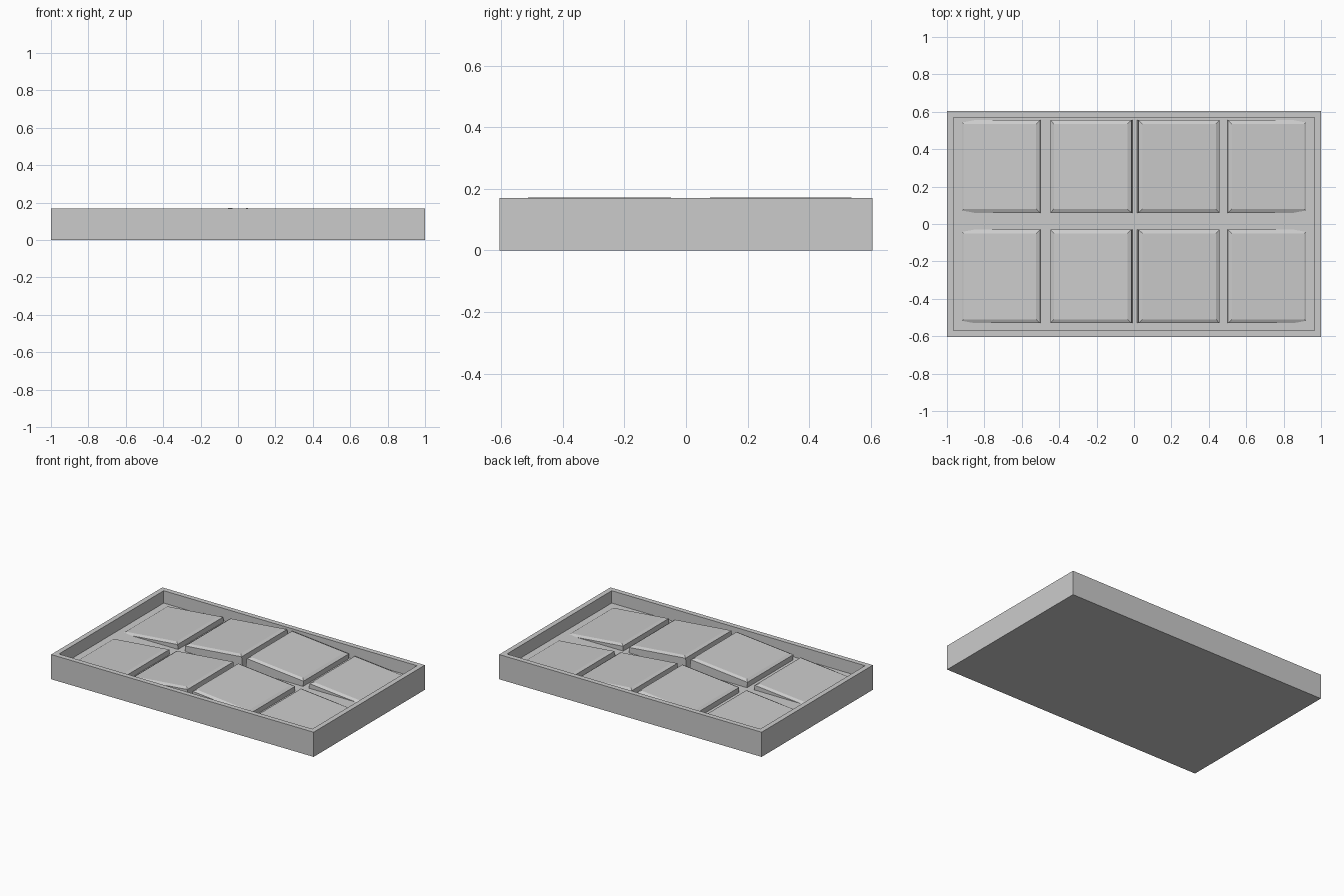
import bpy, bmesh, math
from mathutils import Matrix

if "Cube" in bpy.data.objects:
    bpy.data.objects.remove(bpy.data.objects["Cube"])

grey = bpy.data.materials.new("light_grey")
grey.diffuse_color = (0.6, 0.6, 0.6, 1)
grey.use_nodes = True
grey.node_tree.nodes["Principled BSDF"].inputs["Base Color"].default_value = grey.diffuse_color

W, D, H = 1.0, 0.605, 0.17       # tray half width, half depth, height
RIM, FLOOR = 0.035, 0.085        # wall thickness, inner floor height
TILT = math.atan(0.094)          # slope of the tiles
PEAK_X, PEAK_Z = 0.035, 0.172    # highest point of the tile tops


def finish(name, bm):
    bmesh.ops.recalc_face_normals(bm, faces=bm.faces)
    mesh = bpy.data.meshes.new(name)
    bm.to_mesh(mesh)
    bm.free()
    mesh.materials.append(grey)
    obj = bpy.data.objects.new(name, mesh)
    bpy.context.collection.objects.link(obj)
    return obj


def rings_solid(bm, rings):
    """Skin stacked rectangles (x0, x1, y0, y1, z) into a closed solid."""
    loops = []
    for x0, x1, y0, y1, z in rings:
        loops.append([bm.verts.new(p) for p in
                      ((x0, y0, z), (x1, y0, z), (x1, y1, z), (x0, y1, z))])
    for a, b in zip(loops, loops[1:]):
        for i in range(4):
            j = (i + 1) % 4
            bm.faces.new((a[i], a[j], b[j], b[i]))
    bm.faces.new(loops[0])
    bm.faces.new(loops[-1])


# Open tray: outer wall, rim, inner wall and raised floor
bm = bmesh.new()
w, d = W - RIM, D - RIM
rings_solid(bm, [(-W, W, -D, D, 0), (-W, W, -D, D, H),
                 (-w, w, -d, d, H), (-w, w, -d, d, FLOOR)])
finish("tray", bm)


# Sloped tile with chamfered top edges, sunk into the tray floor
def tile(name, x0, x1, y0, y1, thickness):
    bm = bmesh.new()
    c = 0.02
    rings_solid(bm, [(x0, x1, y0, y1, -thickness), (x0, x1, y0, y1, -0.01),
                     (x0 + c, x1 - c, y0 + c, y1 - c, 0)])
    side = 1 if x0 > 0 else -1
    pivot = Matrix.Translation((side * PEAK_X, 0, PEAK_Z))
    turn = pivot @ Matrix.Rotation(side * TILT, 4, 'Y') @ \
        Matrix.Translation((-side * PEAK_X, 0, 0))
    bmesh.ops.transform(bm, matrix=turn, verts=bm.verts)
    finish(name, bm)


columns = [(-0.935, -0.505, 0.06), (-0.45, -0.015, 0.1),
           (0.025, 0.46, 0.1), (0.505, 0.935, 0.06)]
rows = [("front", -0.53, -0.03), ("back", 0.06, 0.555)]
for row, y0, y1 in rows:
    for i, (x0, x1, t) in enumerate(columns):
        tile(f"{row}_tile_{i + 1}", x0, x1, y0, y1, t)
